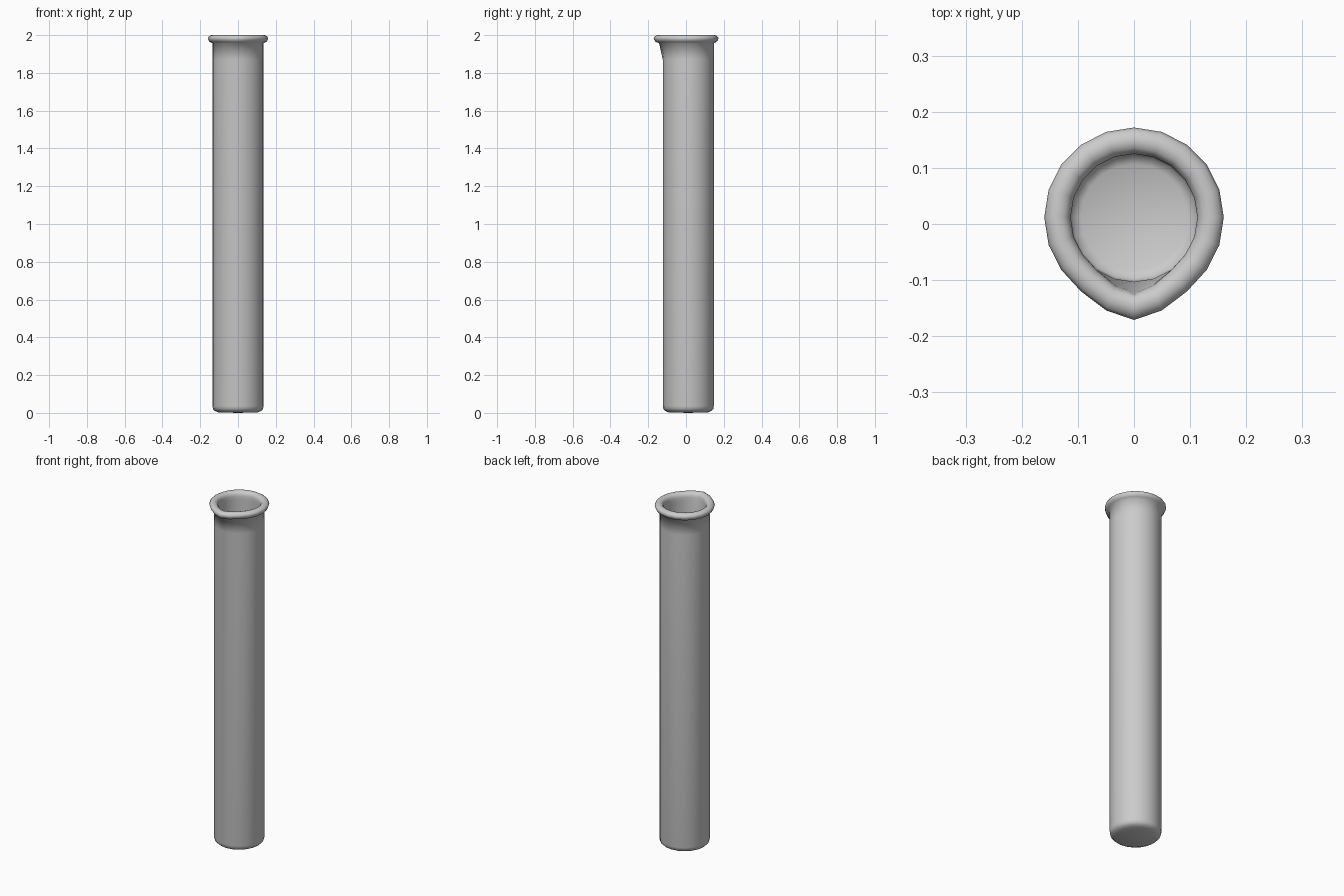
import bpy, bmesh, math

if "Cube" in bpy.data.objects:
    bpy.data.objects.remove(bpy.data.objects["Cube"])

SIDES = 20
CY = 0.012  # tube axis sits slightly back so the spout keeps the whole centred

# (radius, height, spout strength): outer base, wall, rolled rim, inner wall, floor
profile = [
    (0.105, 0.003, 0), (0.122, 0.010, 0), (0.132, 0.020, 0), (0.135, 0.036, 0),
    (0.135, 1.87, 0), (0.135, 1.958, 0.85),
    (0.149, 1.963, 1), (0.157, 1.974, 1), (0.160, 1.984, 1), (0.155, 1.993, 1),
    (0.145, 1.999, 1), (0.135, 2.0, 1), (0.124, 1.997, 1), (0.116, 1.988, 1),
    (0.113, 1.975, 1), (0.113, 1.955, 0.85), (0.115, 1.87, 0),
    (0.115, 0.048, 0), (0.110, 0.034, 0), (0.095, 0.026, 0),
]
# Spout pull toward the front, by steps away from the front vertex
pull = {0: 0.023, 1: 0.014, 2: 0.003}

bm = bmesh.new()
rings = []
for r, z, s in profile:
    ring = []
    for i in range(SIDES):
        a = -math.pi / 2 + 2 * math.pi * i / SIDES
        d = pull.get(min(i, SIDES - i), 0) * s
        ring.append(bm.verts.new((r * math.cos(a), CY + r * math.sin(a) - d, z)))
    rings.append(ring)

# Skin the tube
for lo, hi in zip(rings, rings[1:]):
    for i in range(SIDES):
        j = (i + 1) % SIDES
        bm.faces.new((lo[i], lo[j], hi[j], hi[i]))

# Close the underside and the inner floor
for ring, z in ((rings[0], 0.0), (rings[-1], 0.024)):
    c = bm.verts.new((0, CY, z))
    for i in range(SIDES):
        bm.faces.new((ring[i], ring[(i + 1) % SIDES], c))
bmesh.ops.recalc_face_normals(bm, faces=bm.faces)

mesh = bpy.data.meshes.new("test_tube")
bm.to_mesh(mesh)
bm.free()
tube = bpy.data.objects.new("test_tube", mesh)
bpy.context.collection.objects.link(tube)
for p in mesh.polygons:
    p.use_smooth = True
